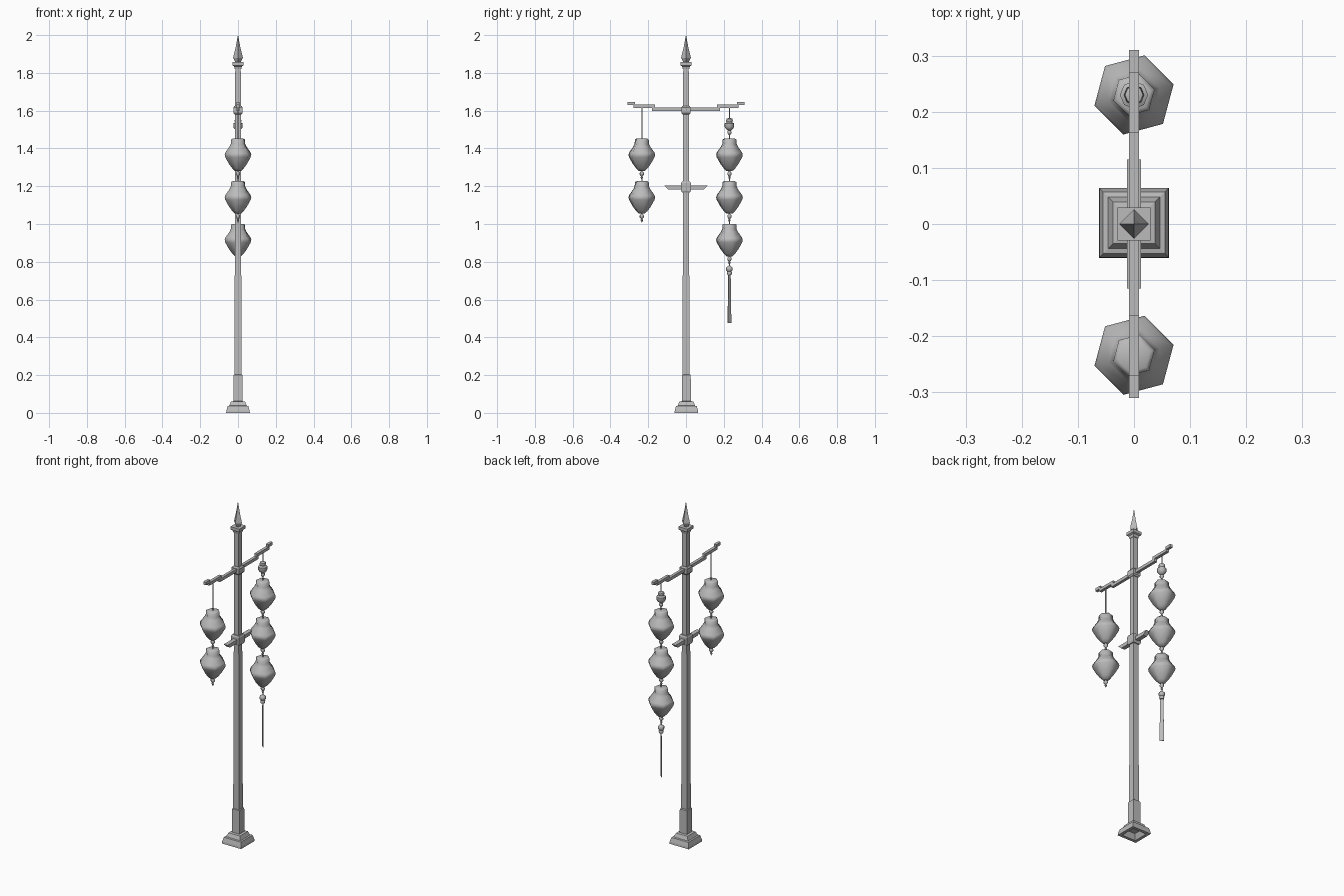
import bpy, bmesh, math
from mathutils import Matrix

cube = bpy.data.objects.get("Cube")
if cube:
    bpy.data.objects.remove(cube, do_unlink=True)

grey = bpy.data.materials.new("plain grey")
grey.use_nodes = True
GREY = (0.5, 0.5, 0.5, 1)
grey.diffuse_color = GREY
grey.node_tree.nodes["Principled BSDF"].inputs["Base Color"].default_value = GREY


def finish(bm, name, smooth=None):
    bmesh.ops.recalc_face_normals(bm, faces=bm.faces)
    mesh = bpy.data.meshes.new(name)
    bm.to_mesh(mesh)
    bm.free()
    mesh.materials.append(grey)
    obj = bpy.data.objects.new(name, mesh)
    bpy.context.collection.objects.link(obj)
    if smooth:
        bpy.ops.object.select_all(action='DESELECT')
        obj.select_set(True)
        bpy.context.view_layer.objects.active = obj
        bpy.ops.object.shade_smooth_by_angle(angle=math.radians(smooth))
    return obj


def turned(name, profile, sides, phase=0, y=0, z=0, smooth=None):
    """Closed stack of polygon rings from (radius, height) pairs."""
    bm = bmesh.new()
    rings = []
    for r, h in profile:
        rings.append([bm.verts.new((r * math.cos(a), y + r * math.sin(a), z + h))
                      for a in (math.radians(phase) + math.tau * i / sides
                                for i in range(sides))])
    for low, high in zip(rings, rings[1:]):
        for i in range(sides):
            j = (i + 1) % sides
            bm.faces.new((low[i], low[j], high[j], high[i]))
    bm.faces.new(rings[0])
    bm.faces.new(rings[-1])
    bmesh.ops.remove_doubles(bm, verts=bm.verts, dist=0.0002)
    return finish(bm, name, smooth)


def square(name, profile, **kw):
    """Square stack: the first number is the half width."""
    return turned(name, [(w * math.sqrt(2), h) for w, h in profile], 4, 45, **kw)


def box(bm, half_x, y0, y1, z0, z1):
    m = (Matrix.Translation((0, (y0 + y1) / 2, (z0 + z1) / 2))
         @ Matrix.Diagonal((2 * half_x, y1 - y0, z1 - z0, 1)))
    bmesh.ops.create_cube(bm, size=1, matrix=m)


# Post: hollow-bottomed stepped base, tapered pole, collars, cap and spire
square("base", [(0.03, 0.03), (0.045, 0), (0.0625, 0), (0.0615, 0.012), (0.055, 0.036),
                (0.046, 0.038), (0.037, 0.06), (0.024, 0.062), (0.023, 0.2),
                (0.018, 0.204)], y=0.002)
square("pole", [(0.0185, 0.2), (0.0145, 1.83)])
square("upper_collar", [(0.018, 1.58), (0.024, 1.588), (0.024, 1.618), (0.018, 1.626)])
square("lower_collar", [(0.022, 1.168), (0.026, 1.176), (0.026, 1.216), (0.022, 1.224)])
square("cap", [(0.017, 1.82), (0.021, 1.835), (0.029, 1.84), (0.029, 1.857)])
turned("spire", [(0.014, 1.857), (0.026, 1.88), (0.0125, 1.935), (0.0005, 2.0)], 4)

# Stepped upper crossarm, mirrored front to back
bm = bmesh.new()
box(bm, 0.0085, -0.18, 0.18, 1.598, 1.616)
for s in (-1, 1):
    for a, b, z in ((0.163, 0.278, 1.615), (0.27, 0.31, 1.63)):
        box(bm, 0.0085, min(s * a, s * b), max(s * a, s * b), z, z + 0.017)
finish(bm, "upper_crossarm")

# Lower crossarm with undercut ends
bm = bmesh.new()
box(bm, 0.0125, -0.115, 0.115, 1.182, 1.203)
for v in bm.verts:
    if v.co.z < 1.19:
        v.co.y *= 0.8
finish(bm, "lower_crossarm")

# Lantern shapes, heights measured from the lantern top
LANTERN = [(0.016, -0.172), (0.031, -0.158), (0.05, -0.133), (0.07, -0.098),
           (0.073, -0.085), (0.069, -0.073), (0.047, -0.043), (0.039, -0.027),
           (0.038, -0.005), (0.03, 0)]
BEAD = [(0.004, -0.014), (0.012, -0.004), (0.012, 0.004), (0.004, 0.014)]
CHARM = [(0.009, -0.03), (0.018, -0.022), (0.025, -0.012), (0.025, 0.008),
         (0.014, 0.014), (0.018, 0.02), (0.016, 0.032), (0.005, 0.036)]


def lantern_string(side, y, count, bottom):
    turned(side + "_cord", [(0.003, bottom), (0.003, 1.62)], 6, y=y)
    for i in range(count):
        top = 1.452 - 0.2255 * i
        label = f"{side}_lantern_{i + 1}"
        turned(label, LANTERN, 6, 15, y, top, smooth=60)
        turned(label + "_bead", BEAD, 6, 15, y, top - 0.186, smooth=50)
        turned(label + "_drop", [(0.001, -0.012), (0.007, 0), (0.001, 0.01)],
               6, 15, y, top - 0.206)


lantern_string("front", -0.234, 2, 1.02)
lantern_string("back", 0.23, 3, 0.77)

# Charm above and tassel below the back lanterns
turned("charm", CHARM, 8, y=0.23, z=1.525, smooth=50)
turned("charm_bead", BEAD, 6, y=0.23, z=1.485, smooth=50)
turned("tassel_knot", [(0.011, -0.024), (0.014, -0.012), (0.011, -0.006), (0.017, 0),
                       (0.017, 0.014), (0.006, 0.024)], 8, y=0.23, z=0.755, smooth=50)
bm = bmesh.new()
box(bm, 0.0015, -0.013, 0.013, 0.475, 0.735)
for v in bm.verts:
    if v.co.z > 0.6:
        v.co.y *= 0.6
bm.transform(Matrix.Translation((0, 0.23, 0)) @ Matrix.Rotation(math.radians(45), 4, 'Z'))
finish(bm, "tassel")
